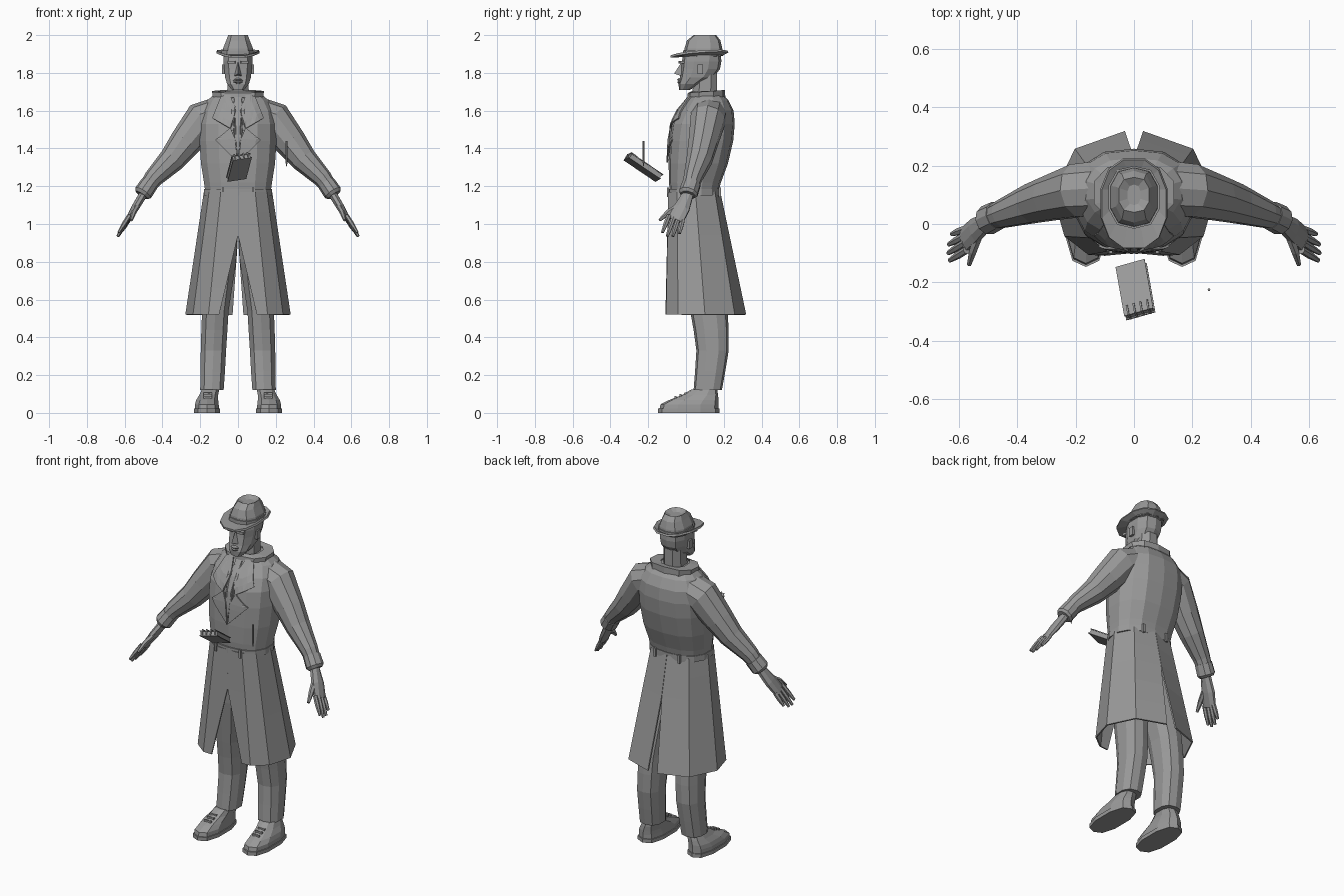
import bpy, bmesh, math
from mathutils import Vector, Matrix
from mathutils.bvhtree import BVHTree

if "Cube" in bpy.data.objects:
    bpy.data.objects.remove(bpy.data.objects["Cube"])

grey = bpy.data.materials.new("mid_grey")
grey.diffuse_color = (0.32, 0.32, 0.32, 1)
grey.use_nodes = True
grey.node_tree.nodes["Principled BSDF"].inputs["Base Color"].default_value = grey.diffuse_color


def make(name, bm, mirror=False, thick=0):
    bmesh.ops.recalc_face_normals(bm, faces=bm.faces)
    me = bpy.data.meshes.new(name)
    bm.to_mesh(me)
    bm.free()
    ob = bpy.data.objects.new(name, me)
    bpy.context.collection.objects.link(ob)
    me.materials.append(grey)
    if mirror:
        m = ob.modifiers.new("mirror", 'MIRROR')
        m.use_mirror_merge = False
    if thick:
        m = ob.modifiers.new("thickness", 'SOLIDIFY')
        m.thickness, m.offset = thick, 0
    return ob


def oval(z, rx, y0, y1, n=12, cx=0, p=0.85):
    """Ring with rounded-box shape; z may be a function of the ring angle."""
    out = []
    for i in range(n):
        a = 2 * math.pi * (i + 0.5) / n
        c, s = math.cos(a), math.sin(a)
        k = 1 / math.cos(math.pi / n)
        f = lambda v: math.copysign(min(1, abs(v) * k) ** p, v)
        zz = z(a) if callable(z) else z
        out.append((cx + rx * f(c), (y0 + y1) / 2 + (y1 - y0) / 2 * f(s), zz))
    return out


def loft(bm, rings, closed=True, caps=True):
    vs = [[bm.verts.new(p) for p in r] for r in rings]
    n = len(vs[0])
    for a, b in zip(vs, vs[1:]):
        for i in range(n if closed else n - 1):
            j = (i + 1) % n
            bm.faces.new((a[i], a[j], b[j], b[i]))
    if caps:
        bm.faces.new(vs[0])
        bm.faces.new(vs[-1])
    return bm


def tube(bm, path, n=8):
    """Limb through (x, y, z, half depth, half thickness) stations."""
    pts = [Vector(p[:3]) for p in path]
    rings = []
    for i, p in enumerate(path):
        t = (pts[min(i + 1, len(pts) - 1)] - pts[max(i - 1, 0)]).normalized()
        u = Vector((0, 1, 0))
        u = (u - t * u.dot(t)).normalized()
        v = t.cross(u)
        rings.append([pts[i] + u * p[3] * math.cos(a) + v * p[4] * math.sin(a)
                      for a in (2 * math.pi * (k + 0.5) / n for k in range(n))])
    return loft(bm, rings)


def box(bm, centre, size, rot=Matrix.Identity(4)):
    bmesh.ops.create_cube(bm, size=1, matrix=Matrix.Translation(centre) @ rot @ Matrix.Diagonal((*size, 1)))


# Coat body
coat = make("coat_body", loft(bmesh.new(), [oval(*r, n=14) for r in (
    (1.16, .172, -.085, .17), (1.22, .18, -.09, .185), (1.32, .196, -.092, .222),
    (1.44, .204, -.088, .25), (1.53, .204, -.075, .258), (1.60, .192, -.04, .252),
    (1.655, .162, .005, .225), (1.695, .115, .035, .185))]))

# Coat skirt: two open panels with a front opening and a back vent
top = [(0, -.09), (.09, -.09), (.15, -.045), (.177, .05), (.125, .15), (0, .178)]
hem = [(.10, -.105), (.155, -.102), (.235, -.04), (.275, .10), (.20, .255), (.03, .315)]
rings = []
for z in (1.17, 1.06, .94, .80, .66, .52):
    t = (1.17 - z) / .65
    ring = [(a[0] + (b[0] - a[0]) * t, a[1] + (b[1] - a[1]) * t, z) for a, b in zip(top, hem)]
    slit = max(0, (.94 - z) / .42)
    ring[0] = (.10 * slit, ring[0][1], z)
    ring[-1] = (.03 * slit, ring[-1][1], z)
    rings.append(ring)
make("coat_skirt", loft(bmesh.new(), rings, closed=False, caps=False), mirror=True, thick=.008)

# Belt with loops
make("belt", loft(bmesh.new(), [oval(z, .179, -.095, .18, n=14) for z in (1.15, 1.185)]))
bm = bmesh.new()
for x, y in ((.08, -.095), (.08, .178), (.165, .045)):
    box(bm, (x, y, 1.167), (.012, .012, .05))
make("belt_loops", bm, mirror=True)

# Sleeves and cuffs
make("sleeves", tube(bmesh.new(), [
    (.07, .125, 1.60, .10, .085), (.19, .115, 1.55, .095, .10), (.28, .09, 1.43, .08, .085),
    (.35, .07, 1.34, .07, .07), (.45, .035, 1.24, .05, .05), (.505, .015, 1.165, .038, .038)], 10), mirror=True)
make("cuffs", tube(bmesh.new(), [
    (.468, .03, 1.215, .05, .048), (.502, .013, 1.165, .052, .05), (.51, .01, 1.153, .04, .038)], 10), mirror=True)

# Hands
bm = tube(bmesh.new(), [(.50, .012, 1.16, .03, .024), (.545, -.022, 1.085, .045, .022),
                        (.583, -.055, 1.02, .045, .014)])
for a, b in (((.575, -.09, 1.045), (.632, -.125, .955)), ((.58, -.065, 1.035), (.637, -.10, .935)),
             ((.582, -.042, 1.025), (.635, -.07, .935)), ((.58, -.018, 1.02), (.625, -.035, .95))):
    mid = [(p + q) / 2 for p, q in zip(a, b)]
    tube(bm, [(*a, .013, .012), (*mid, .013, .012), (*b, .008, .007)], 6)
tube(bm, [(.53, -.03, 1.10, .018, .016), (.553, -.095, 1.06, .016, .014), (.565, -.14, 1.02, .008, .008)], 6)
make("hands", bm, mirror=True)

# Trousers
make("trousers", loft(bmesh.new(), [oval(z, rx, a, b, n=10, cx=cx) for z, cx, rx, a, b in (
    (.12, .138, .062, .04, .19), (.22, .134, .065, .048, .208), (.33, .13, .067, .055, .226),
    (.44, .125, .069, .04, .226), (.54, .12, .07, .022, .22), (.80, .10, .09, -.02, .19),
    (1.12, .08, .085, -.05, .14))]), mirror=True)

# Shoes with soles and laces
make("shoes", loft(bmesh.new(), [oval(z, rx, a, b, n=10, cx=cx) for z, cx, rx, a, b in (
    (.02, .165, .064, -.14, .172), (.045, .165, .063, -.135, .172), (.068, .163, .058, -.09, .172),
    (.095, .155, .05, -.02, .17), (.125, .145, .046, .03, .165))]), mirror=True)
make("soles", loft(bmesh.new(), [oval(z, .069, -.147, .178, n=10, cx=.165) for z in (0, .022)]), mirror=True)
bm = bmesh.new()
for i in range(3):
    box(bm, (.16, -.055 + .026 * i, .083 + .01 * i), (.045, .01, .012))
make("laces", bm, mirror=True)

# Flared collar
make("collar", loft(bmesh.new(), [
    oval(1.668, .085, .01, .175, n=10), oval(1.702, .078, .03, .172, n=10),
    oval(lambda a: 1.70 + .008 * math.sin(a), .135, .012, .205, n=10),
    oval(1.672, .13, .01, .205, n=10)], caps=False), thick=.006)

# Lapels and tie draped on the coat front
tree = BVHTree.FromPolygons([v.co for v in coat.data.vertices], [p.vertices for p in coat.data.polygons])


def drape(name, outline, lift, mirror=True):
    bm = bmesh.new()
    bm.faces.new([bm.verts.new((x, -1, z)) for x, z in outline])
    bmesh.ops.triangulate(bm, faces=bm.faces)
    bmesh.ops.subdivide_edges(bm, edges=bm.edges, cuts=3, use_grid_fill=True)
    for v in bm.verts:
        hit = tree.ray_cast(v.co, Vector((0, 1, 0)))[0]
        v.co.y = (hit.y if hit else .03) - lift
    make(name, bm, mirror, thick=.008)


drape("upper_lapels", [(.085, 1.685), (.135, 1.56), (.04, 1.505), (.012, 1.60), (.04, 1.68)], .01)
drape("lower_lapels", [(.04, 1.51), (.075, 1.48), (.12, 1.445), (.002, 1.325), (.015, 1.45)], .008)
drape("tie", [(-.02, 1.67), (.02, 1.67), (.012, 1.635), (.025, 1.50), (0, 1.36), (-.025, 1.50), (-.012, 1.635)],
      .005, mirror=False)

# Neck and head
make("neck", loft(bmesh.new(), [oval(1.66, .058, .03, .165, n=8), oval(1.80, .055, .045, .165, n=8)]))
make("head", loft(bmesh.new(), [oval(z, rx, a, b, n=10) for z, rx, a, b in (
    (1.71, .032, -.036, .02), (1.742, .058, -.04, .085), (1.775, .068, -.032, .145),
    (1.82, .073, -.026, .18), (1.86, .077, -.022, .187), (1.92, .075, -.01, .185))]))

# Face: nose wedge, brows, lips and ears
bm = bmesh.new()
nose = [bm.verts.new(p) for p in ((0, -.022, 1.86), (-.022, -.02, 1.782), (.022, -.02, 1.782), (0, -.063, 1.796))]
for f in ((0, 1, 3), (0, 3, 2), (1, 2, 3), (0, 2, 1)):
    bm.faces.new([nose[i] for i in f])
make("nose", bm)
bm = bmesh.new()
box(bm, (.033, -.02, 1.857), (.04, .03, .014), Matrix.Rotation(.2, 4, 'Z'))
box(bm, (.078, .075, 1.82), (.014, .03, .05))
make("brows_and_ears", bm, mirror=True)
make("lips", loft(bmesh.new(), [oval(z, rx, y, 0, n=8) for z, rx, y in (
    (1.742, .012, -.04), (1.752, .025, -.047), (1.758, .026, -.041), (1.764, .022, -.047), (1.772, .01, -.038))]))

# Hat: dented crown, band and tilted brim
make("hat_crown", loft(bmesh.new(), [oval(z, rx, a, b, n=10) for z, rx, a, b in (
    (1.89, .084, -.012, .195), (1.93, .079, -.008, .192), (1.972, .062, .005, .182),
    (2.0, .052, .04, .16), (1.985, .022, .065, .135))]))
make("hat_band", loft(bmesh.new(), [oval(z, .087, -.016, .199, n=10) for z in (1.893, 1.918)]))
edge = lambda a: 1.895 + .018 * abs(math.cos(a)) + .014 * math.sin(a)
make("hat_brim", loft(bmesh.new(), [oval(1.892, .07, 0, .18, n=12),
                                    oval(edge, .112, -.082, .222, n=12)], caps=False), thick=.012)

# Floating notepad with spiral rings
L = Vector((.03, -.17, .115)).normalized()
W = Vector((.103, .014, .025))
W = (W - L * W.dot(L)).normalized()
N = L.cross(W)
R = Matrix((W, L, N)).transposed().to_4x4()
C = Vector((.005, -.225, 1.30))
bm = bmesh.new()
box(bm, C, (.096, .195, .022), R)
for s in (-1, 1):
    box(bm, C + N * s * .013, (.104, .205, .004), R)
make("notepad", bm)
bm = bmesh.new()
for i in range(4):
    box(bm, C + L * .085 + W * (i - 1.5) * .024 + N * .004, (.006, .04, .034), R)
make("notepad_rings", bm)

# Floating pencil
bm = bmesh.new()
tube(bm, [(.257, -.225, 1.305, .001, .001), (.257, -.225, 1.325, .005, .005), (.257, -.225, 1.44, .005, .005)], 6)
make("pencil", bm)
